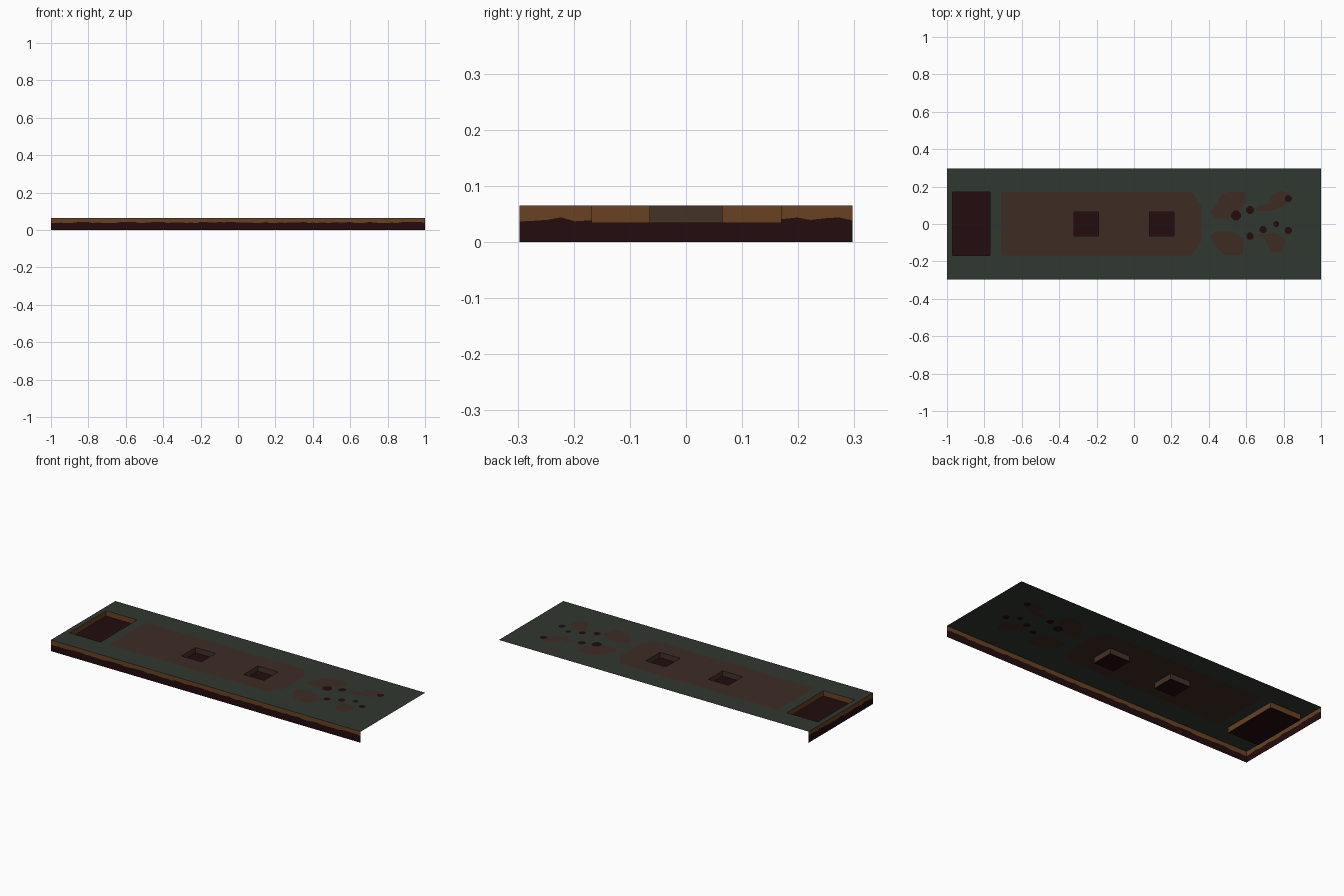
import bpy, bmesh, math, random
from mathutils import Vector
from mathutils.geometry import delaunay_2d_cdt

if "Cube" in bpy.data.objects:
    bpy.data.objects.remove(bpy.data.objects["Cube"])

random.seed(4)
X, Y, TOP, FLOOR = 1.0, 0.297, 0.065, 0.034


def material(name, r, g, b):
    m = bpy.data.materials.new(name)
    m.diffuse_color = (r, g, b, 1)
    m.use_nodes = True
    m.node_tree.nodes["Principled BSDF"].inputs["Base Color"].default_value = m.diffuse_color
    return m


GREEN = material("dark_moss", 0.030, 0.038, 0.029)
PATCH = material("bare_soil", 0.047, 0.025, 0.017)
CLAY = material("clay_brown", 0.140, 0.054, 0.017)
DARK = material("deep_earth", 0.016, 0.0037, 0.0044)
STONE = material("pit_brown", 0.056, 0.031, 0.020)


def build(name, quads, mats):
    """quads: list of (points, material slot)"""
    bm = bmesh.new()
    for pts, slot in quads:
        bm.faces.new([bm.verts.new(p) for p in pts]).material_index = slot
    bmesh.ops.remove_doubles(bm, verts=bm.verts, dist=1e-5)
    me = bpy.data.meshes.new(name)
    bm.to_mesh(me)
    bm.free()
    for m in mats:
        me.materials.append(m)
    ob = bpy.data.objects.new(name, me)
    bpy.context.collection.objects.link(ob)
    return ob


def rect(x0, x1, y0, y1):
    return [(x0, y0), (x1, y0), (x1, y1), (x0, y1)]


# Outlines on the top sheet
pits = [("large_pit", rect(-0.97, -0.77, -0.168, 0.17), CLAY),
        ("small_pit_left", rect(-0.32, -0.19, -0.065, 0.065), STONE),
        ("small_pit_right", rect(0.083, 0.213, -0.065, 0.065), STONE)]
patches = [
    [(-0.71, -0.168), (0.31, -0.168), (0.36, -0.09), (0.36, 0.10), (0.31, 0.17), (-0.71, 0.17)],
    [(.41, .06), (.43, .03), (.51, .03), (.56, .07), (.60, .12), (.59, .17), (.50, .17), (.47, .16)],
    [(.41, -.06), (.42, -.10), (.48, -.165), (.58, -.165), (.59, -.08), (.53, -.04), (.44, -.04)],
    [(.65, .07), (.73, .07), (.81, .10), (.83, .16), (.78, .18), (.72, .14), (.74, .11), (.66, .10)],
    [(.65, -.06), (.70, -.08), (.73, -.15), (.79, -.15), (.81, -.08), (.76, -.05), (.72, -.05)]]
spots = [(.545, .045, .028), (.62, .075, .022), (.825, .135, .02), (.69, -.03, .02),
         (.62, -.065, .02), (.76, 0, .016), (.825, -.035, .02)]
spot_loops = [[(x + r * math.cos(a * math.pi / 4 + .39), y + r * math.sin(a * math.pi / 4 + .39))
               for a in range(8)] for x, y, r in spots]

# Top sheet: one flat surface cut along all outlines, pits left open
loops = [rect(-X, X, -Y, Y)] + [p[1] for p in pits] + patches + spot_loops
n_pit, n_patch = 1 + len(pits), 1 + len(pits) + len(patches)
verts, regions = [], []
for loop in loops:
    regions.append(list(range(len(verts), len(verts) + len(loop))))
    verts += [Vector(p) for p in loop]
v, e, f, _, _, origin = delaunay_2d_cdt(verts, [], regions, 1, 1e-5)
tris = []
for face, ids in zip(f, origin):
    k = max(ids)
    if any(1 <= i < n_pit for i in ids):
        continue
    slot = 0 if k == 0 else 1 if k < n_patch else 2
    tris.append(([(v[i].x, v[i].y, TOP) for i in face], slot))
build("ground_sheet", tris, [GREEN, PATCH, DARK])

# Sunken pits: four walls and a dark floor
for name, loop, wall in pits:
    quads = [([(x, y, FLOOR) for x, y in loop], 1)]
    for i in range(4):
        a, b = loop[i - 1], loop[i]
        quads.append(([(*b, FLOOR), (*a, FLOOR), (*a, TOP), (*b, TOP)], 0))
    build(name, quads, [wall, DARK])


# Side banks: clay above dark earth with a ragged seam
def bank(name, start, end, count):
    seam = [random.uniform(0.036, 0.044) for _ in range(count + 1)]
    a, b = Vector(start), Vector(end)
    quads = []
    for i in range(count):
        p, q = a.lerp(b, i / count), a.lerp(b, (i + 1) / count)
        for lo, hi, slot in (((0, 0), seam[i:i + 2], 1), (seam[i:i + 2], (TOP, TOP), 0)):
            quads.append(([(p.x, p.y, lo[0]), (q.x, q.y, lo[1]),
                           (q.x, q.y, hi[1]), (p.x, p.y, hi[0])], slot))
    build(name, quads, [CLAY, DARK])


bank("front_bank", (-X, -Y), (X, -Y), 80)
bank("left_bank", (-X, Y), (-X, -Y), 24)
